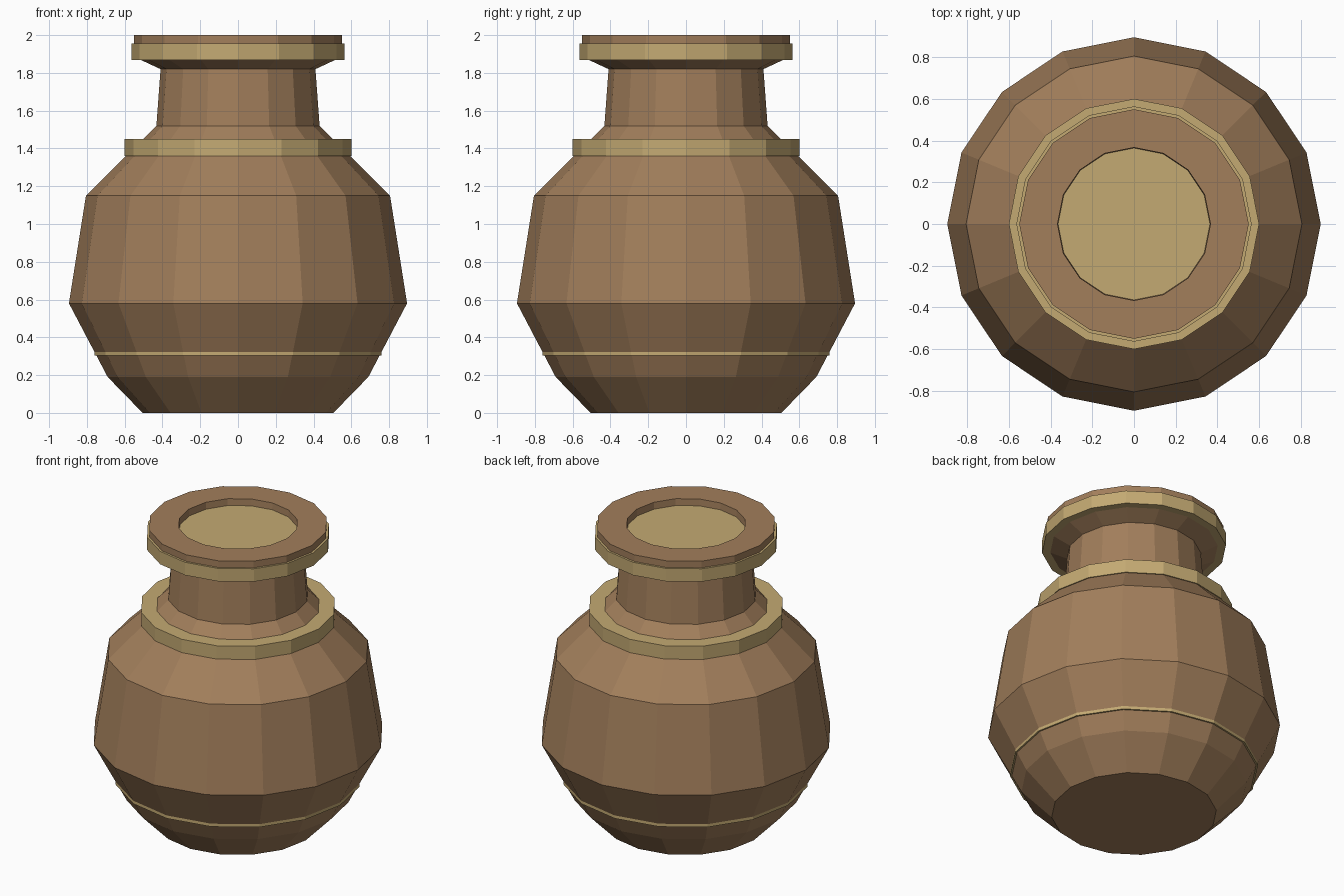
import bpy, bmesh, math

if "Cube" in bpy.data.objects:
    bpy.data.objects.remove(bpy.data.objects["Cube"])

SIDES = 16


def material(name, rgb):
    m = bpy.data.materials.new(name)
    m.diffuse_color = (*rgb, 1)
    m.use_nodes = True
    m.node_tree.nodes["Principled BSDF"].inputs["Base Color"].default_value = m.diffuse_color
    return m


def lathe(name, profile, mat):
    """Faceted solid of revolution from (radius, z) points, capped at both ends."""
    bm = bmesh.new()
    rings = []
    for r, z in profile:
        rings.append([bm.verts.new((r * math.cos(2 * math.pi * i / SIDES),
                                    r * math.sin(2 * math.pi * i / SIDES), z))
                      for i in range(SIDES)])
    for a, b in zip(rings, rings[1:]):
        for i in range(SIDES):
            j = (i + 1) % SIDES
            bm.faces.new((a[i], a[j], b[j], b[i]))
    bm.faces.new(rings[0][::-1])
    bm.faces.new(rings[-1])
    mesh = bpy.data.meshes.new(name)
    bm.to_mesh(mesh)
    bm.free()
    mesh.materials.append(mat)
    obj = bpy.data.objects.new(name, mesh)
    bpy.context.collection.objects.link(obj)
    return obj


clay = material("clay", (0.36, 0.21, 0.105))
tan = material("tan_glaze", (0.55, 0.40, 0.17))

# Pot: foot, belly, shoulder, neck, flared lip and mouth recess
lathe("pot_body", [(0.505, 0), (0.69, 0.19), (0.895, 0.58), (0.805, 1.15),
                   (0.432, 1.52), (0.41, 1.82), (0.55, 1.885), (0.55, 2.0),
                   (0.367, 2.0), (0.36, 1.9)], clay)

# Solid discs pushed through the pot; the lip one also fills the mouth
for name, radius, low, high in (("belly_band", 0.76, 0.303, 0.39),
                                ("shoulder_band", 0.6, 1.36, 1.45),
                                ("lip_band", 0.564, 1.868, 1.955)):
    lathe(name, [(radius, low), (radius, high)], tan)
